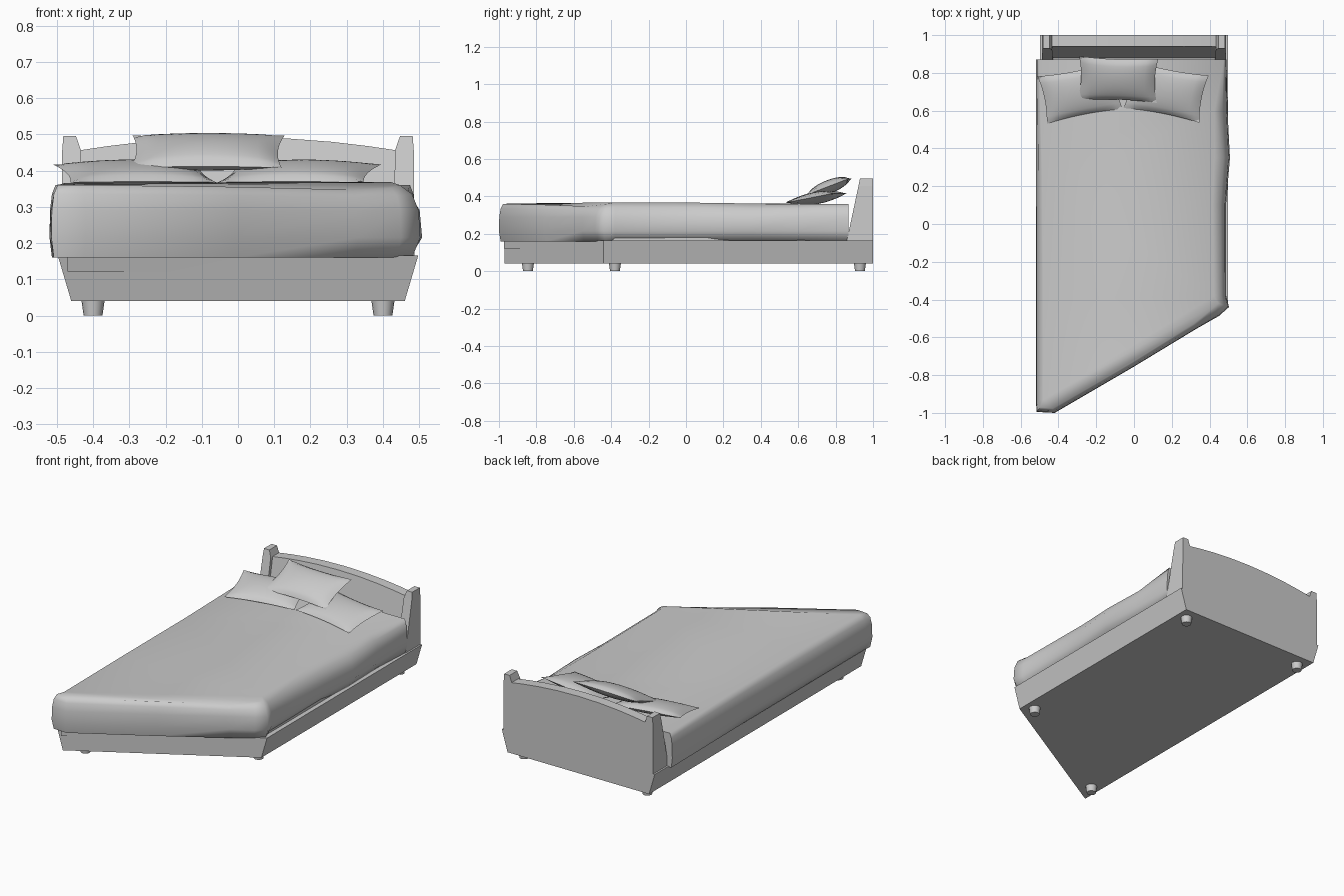
import bpy, bmesh, math
from mathutils import Vector, Euler

if "Cube" in bpy.data.objects:
    bpy.data.objects.remove(bpy.data.objects["Cube"])


def finish(name, bm, smooth=None):
    bmesh.ops.recalc_face_normals(bm, faces=bm.faces)
    me = bpy.data.meshes.new(name)
    bm.to_mesh(me)
    bm.free()
    ob = bpy.data.objects.new(name, me)
    bpy.context.collection.objects.link(ob)
    if smooth:
        bpy.ops.object.select_all(action='DESELECT')
        ob.select_set(True)
        bpy.context.view_layer.objects.active = ob
        bpy.ops.object.shade_smooth_by_angle(angle=math.radians(smooth))
    return ob


def loft(name, rings, smooth=None, top_split=None):
    """Bridge closed rings of points and cap both ends."""
    bm = bmesh.new()
    vs = [[bm.verts.new(p) for p in r] for r in rings]
    n = len(rings[0])
    for a, b in zip(vs, vs[1:]):
        for i in range(n):
            j = (i + 1) % n
            bm.faces.new((a[i], a[j], b[j], b[i]))
    bm.faces.new(vs[0])
    top = vs[-1]
    if top_split:
        i, j = top_split
        bm.faces.new(top[i:j + 1])
        bm.faces.new(top[:i + 1] + top[j:])
    else:
        bm.faces.new(top)
    return finish(name, bm, smooth)


# Flared base with slanted foot end
def base_ring(w, z):
    return [(-w, 1, z), (-w, -.97, z), (w, -.44, z), (w, 1, z)]


loft("bed_base", [base_ring(.46, .04), base_ring(.497, .165)])

# Tapered round feet
for i, (x, y) in enumerate([(-.4, -.845), (.4, -.38), (-.4, .93), (.4, .93)]):
    loft(f"foot_{i + 1}", [[(x + r * math.cos(t * math.tau / 16), y + r * math.sin(t * math.tau / 16), z)
                            for t in range(16)] for r, z in ((.026, 0), (.032, .042))], 40)

# Headboard posts, sloped on the front
for s, side in ((-1, "left"), (1, "right")):
    loft(f"headboard_post_{side}",
         [[(s * a, f, z), (s * b, f, z), (s * b, 1, z), (s * a, 1, z)]
          for a, b, f, z in ((.43, .487, .86, .165), (.433, .485, .922, .455), (.447, .482, .93, .495))])

# Arched headboard panel
arch = [(.44 * math.cos(math.pi * i / 10), .455 + .037 * (1 - math.cos(math.pi * i / 10) ** 2))
        for i in range(11)]
front = [(-.44, .88, .165), (.44, .88, .165)] + [(x, .94, z) for x, z in arch]
back = [(x, 1, z) for x, _, z in front]
loft("headboard_panel", [front, back])

# Mattress, just showing through the foot end
loft("mattress", [[(-.47, .86, z), (-.47, -.972, z), (.47, -.439, z), (.47, .86, z)] for z in (.122, .3)])

# Blanket: x, y, top rounding, top height offset
outline = [(-.52, .87, .03, 0), (-.52, .2, .035, .003), (-.52, -.4, .04, .006), (-.52, -.93, .04, .002),
           (-.515, -.995, .03, 0), (-.42, -1, .025, 0), (0, -.755, .025, -.005), (.33, -.555, .03, -.013),
           (.45, -.487, .05, -.008), (.503, -.44, .06, 0), (.488, -.38, .065, .008), (.487, .1, .07, .006),
           (.508, .35, .085, 0), (.495, .6, .07, -.002), (.49, .87, .06, 0)]


def blanket_ring(z, k, dz):
    ring = []
    n = len(outline)
    for i, (x, y, r, h) in enumerate(outline):
        a, b = Vector(outline[i - 1][:2]), Vector(outline[(i + 1) % n][:2])
        d = (b - a).normalized()
        ring.append((x - d.y * r * k, y + d.x * r * k if 0 < i < n - 1 else y, z + h * dz))
    return ring


loft("blanket", [blanket_ring(*p) for p in
                 ((.16, .4, 0), (.215, 0, 0), (.29, .08, 0), (.335, .4, .7), (.36, 1, 1))], 75, (2, 10))


# Pillows: puffed grid with pulled-in sides
def pillow(name, loc, size, tilt, turn, puff, n=14):
    bm = bmesh.new()
    rot = Euler((math.radians(tilt), 0, math.radians(turn))).to_matrix()
    for s in (-1, 1):
        g = []
        for i in range(n + 1):
            for j in range(n + 1):
                u, v = 2 * i / n - 1, 2 * j / n - 1
                p = Vector((u * size[0] / 2 * (1 - .07 * (1 - v * v)),
                            v * size[1] / 2 * (1 - .09 * (1 - u * u)),
                            s * puff * (max(0, (1 - u * u) * (1 - v * v))) ** .55))
                g.append(bm.verts.new(rot @ p + Vector(loc)))
        for i in range(n):
            for j in range(n):
                k = i * (n + 1) + j
                bm.faces.new((g[k], g[k + 1], g[k + n + 2], g[k + n + 1]))
    bmesh.ops.remove_doubles(bm, verts=bm.verts, dist=1e-5)
    finish(name, bm, 60)


pillow("pillow_left", (-.285, .695, .392), (.41, .26), 11, 11, .032)
pillow("pillow_right", (.17, .70, .392), (.41, .26), 11, -11, .032)
pillow("pillow_middle", (-.085, .765, .452), (.42, .25), 21, -2, .036)
